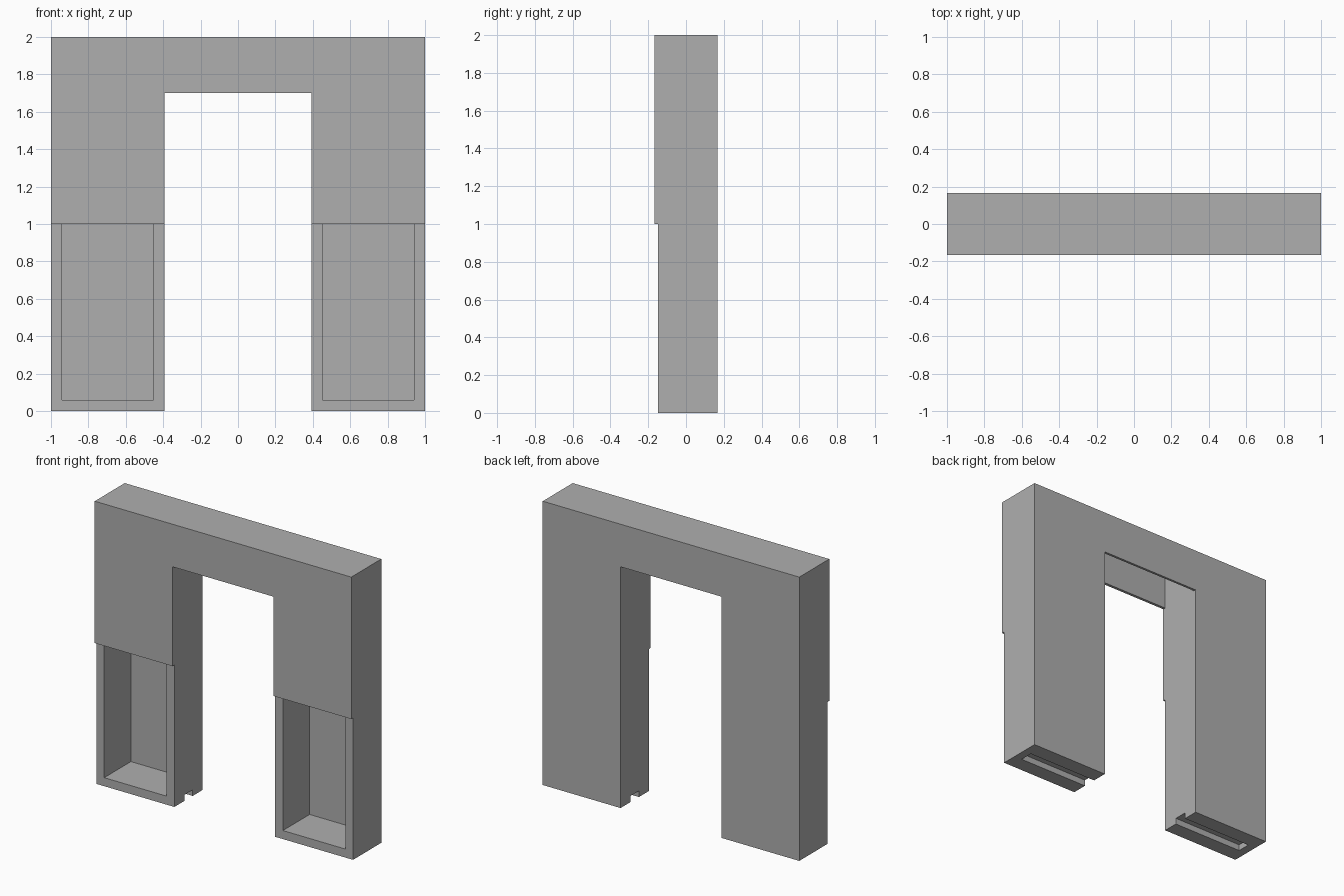
import bpy
import bmesh

# Remove the default cube
cube = bpy.data.objects.get("Cube")
if cube:
    bpy.data.objects.remove(cube, do_unlink=True)

# Overall measures
HALF_W, HEIGHT = 1.0, 2.0
FRONT, BACK = -0.167, 0.167
FRAME_FRONT = -0.147      # face of the legs behind the upper front panel
OPEN_X, OPEN_Z = 0.393, 1.7
BOARD = 0.06              # thickness of sides, base and top
BACK_IN = 0.15            # inner face of the thin back

gray = bpy.data.materials.new("plain gray")
gray.use_nodes = True
gray.diffuse_color = (0.43, 0.43, 0.43, 1)
gray.node_tree.nodes["Principled BSDF"].inputs["Base Color"].default_value = gray.diffuse_color


def extrude_profile(name, points, y0, y1):
    """Extrude an outline in x and z from y0 to y1."""
    bm = bmesh.new()
    face = bm.faces.new([bm.verts.new((x, y0, z)) for x, z in points])
    new = bmesh.ops.extrude_face_region(bm, geom=[face])["geom"]
    verts = [g for g in new if isinstance(g, bmesh.types.BMVert)]
    bmesh.ops.translate(bm, verts=verts, vec=(0, y1 - y0, 0))
    bmesh.ops.recalc_face_normals(bm, faces=bm.faces)
    mesh = bpy.data.meshes.new(name)
    bm.to_mesh(mesh)
    bm.free()
    mesh.materials.append(gray)
    obj = bpy.data.objects.new(name, mesh)
    bpy.context.collection.objects.link(obj)
    return obj


def arch(bottom, opening_top):
    """Outline of a doorway: two legs joined at the top."""
    return [(-HALF_W, bottom), (-OPEN_X, bottom), (-OPEN_X, opening_top),
            (OPEN_X, opening_top), (OPEN_X, bottom), (HALF_W, bottom),
            (HALF_W, HEIGHT), (-HALF_W, HEIGHT)]


def rect(x0, x1, z0, z1):
    return [(x0, z0), (x1, z0), (x1, z1), (x0, z1)]


def cut(target, cutter):
    cutter.hide_render = True
    mod = target.modifiers.new("cut", "BOOLEAN")
    mod.operation = "DIFFERENCE"
    mod.solver = "EXACT"
    mod.object = cutter
    bpy.context.view_layer.objects.active = target
    bpy.ops.object.modifier_apply(modifier=mod.name)
    bpy.data.objects.remove(cutter, do_unlink=True)


# Main frame: legs and top board, hollow between the legs under the top
frame = extrude_profile("frame", arch(0, HEIGHT - BOARD), FRAME_FRONT, BACK)

for side in (-1, 1):
    # Cabinet hollow, open at the front below the panel
    hollow = rect(side * (OPEN_X + BOARD), side * (HALF_W - BOARD),
                  BOARD, HEIGHT - BOARD)
    cut(frame, extrude_profile("hollow_cutter", hollow, FRAME_FRONT - 0.1, BACK_IN))
    # Groove under the foot, open toward the doorway
    groove = rect(side * (OPEN_X - 0.1), side * (HALF_W - BOARD), -0.1, 0.043)
    cut(frame, extrude_profile("groove_cutter", groove, -0.037, 0.057))

# Thin back of the lintel
extrude_profile("lintel_back", rect(-OPEN_X, OPEN_X, OPEN_Z, HEIGHT - BOARD),
                BACK_IN, BACK)

# Upper front panel, slightly proud of the legs
extrude_profile("front_panel", arch(1.0, OPEN_Z), FRONT, FRAME_FRONT)
